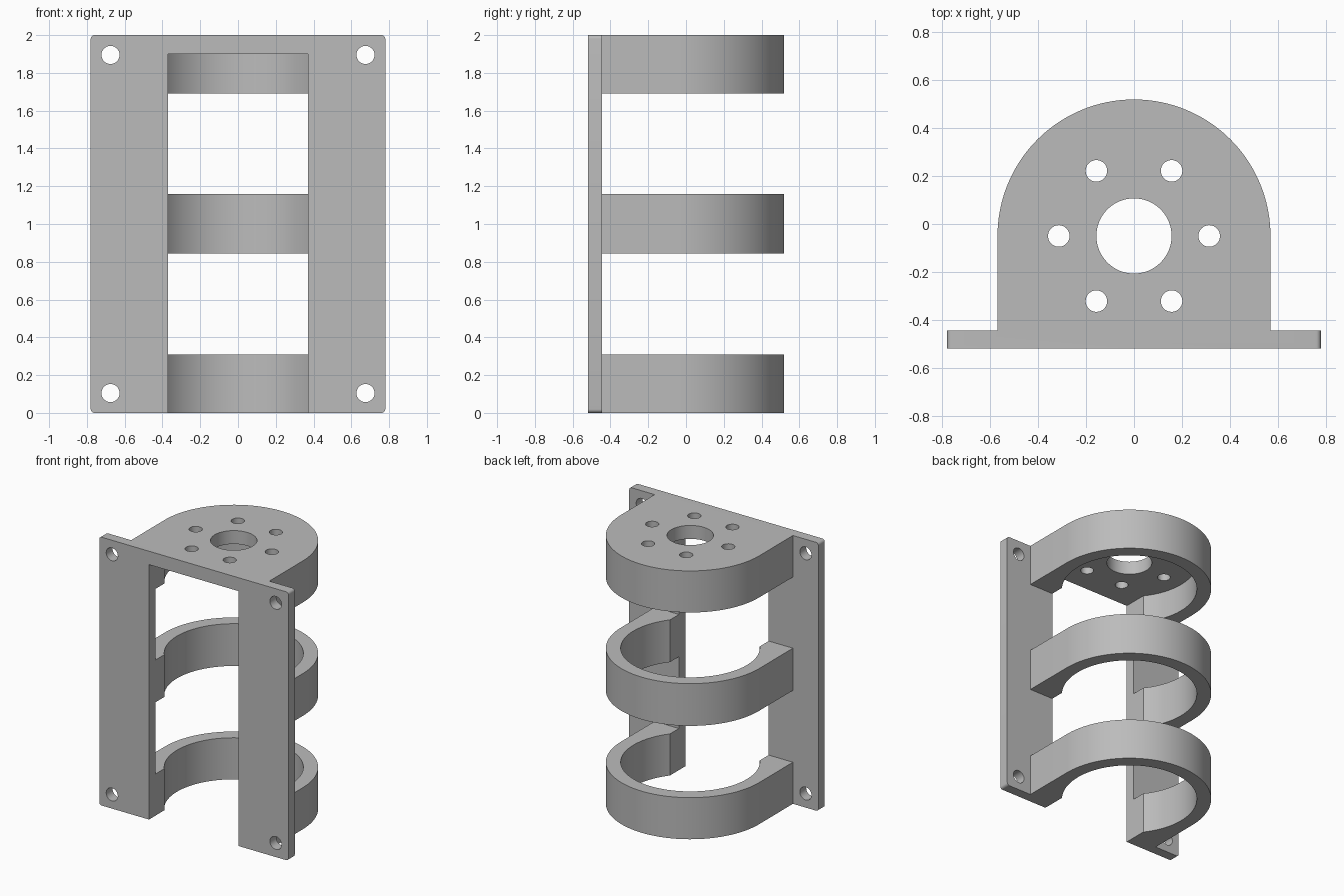
import bpy, bmesh, math
from mathutils import Vector

if "Cube" in bpy.data.objects:
    bpy.data.objects.remove(bpy.data.objects["Cube"])

grey = bpy.data.materials.new("plain_grey")
grey.use_nodes = True
grey.diffuse_color = (0.5, 0.5, 0.5, 1)
grey.node_tree.nodes["Principled BSDF"].inputs["Base Color"].default_value = (0.5, 0.5, 0.5, 1)

AXIS_Y = -0.05            # centre line of the round bore
FRONT, BACK = -0.52, -0.445  # faces of the mounting plate
CAP_UNDER = 1.9


def arc(cx, cy, r, start, end, n):
    """Points along an arc, angles in radians."""
    return [(cx + r * math.cos(start + (end - start) * i / n),
             cy + r * math.sin(start + (end - start) * i / n)) for i in range(n + 1)]


def circle(cx, cy, r, n=48):
    return arc(cx, cy, r, 0, math.tau, n)[:-1]


def prism(name, outline, lo, hi, along="z"):
    """Extrude a closed outline between two levels, along z or along y."""
    place = (lambda p, h: (p[0], p[1], h)) if along == "z" else (lambda p, h: (p[0], h, p[1]))
    bm = bmesh.new()
    base = bm.faces.new([bm.verts.new(place(p, lo)) for p in outline])
    grown = bmesh.ops.extrude_face_region(bm, geom=[base])["geom"]
    shift = Vector(place((0, 0), hi - lo))
    bmesh.ops.translate(bm, vec=shift, verts=[v for v in grown if isinstance(v, bmesh.types.BMVert)])
    bmesh.ops.recalc_face_normals(bm, faces=bm.faces)
    mesh = bpy.data.meshes.new(name)
    bm.to_mesh(mesh)
    bm.free()
    mesh.materials.append(grey)
    obj = bpy.data.objects.new(name, mesh)
    bpy.context.collection.objects.link(obj)
    return obj


def combine(target, tool, operation):
    """Apply a boolean and discard the tool."""
    mod = target.modifiers.new("combine", "BOOLEAN")
    mod.operation, mod.object, mod.solver = operation, tool, "EXACT"
    bpy.context.view_layer.objects.active = target
    bpy.ops.object.modifier_apply(modifier=mod.name)
    bpy.data.objects.remove(tool)


# Mounting plate with small rounded corners
half_w, height, r = 0.78, 2.0, 0.02
corners = [(half_w - r, height - r), (r - half_w, height - r), (r - half_w, r), (half_w - r, r)]
outline = []
for i, (x, z) in enumerate(corners):
    outline += arc(x, z, r, i * math.pi / 2, (i + 1) * math.pi / 2, 5)
bracket = prism("motor_bracket", outline, FRONT, BACK, "y")

# Three arched bands; the highest one is closed by the cap
arch = arc(0, AXIS_Y, 0.57, 0, math.pi, 64) + [(-0.57, -0.47), (0.57, -0.47)]
for lo, hi in ((0, 0.31), (0.845, 1.16), (1.69, 2)):
    combine(bracket, prism("band", arch, lo, hi), "UNION")

# Keyhole cavity: round bore opening forward through a straight slot
slot, bore = 0.37, 0.47
a = math.acos(slot / bore)
keyhole = arc(0, AXIS_Y, bore, -a, math.pi + a, 88) + [(-slot, -0.7), (slot, -0.7)]
combine(bracket, prism("cavity", keyhole, -0.1, CAP_UNDER), "DIFFERENCE")

# Shaft hole and ring of six screw holes in the cap
cap_holes = [circle(0, AXIS_Y, 0.157, 64)]
cap_holes += [circle(x, y, 0.045, 32) for x, y in circle(0, AXIS_Y, 0.314, 6)]
for hole in cap_holes:
    combine(bracket, prism("cap_hole", hole, 1.8, 2.1), "DIFFERENCE")

# Mounting holes at the plate corners
for x in (-0.675, 0.675):
    for z in (0.105, 1.895):
        combine(bracket, prism("plate_hole", circle(x, z, 0.048, 32), -0.6, -0.4, "y"), "DIFFERENCE")

# Smooth curves, crisp edges
bpy.ops.object.select_all(action="DESELECT")
bracket.select_set(True)
bpy.context.view_layer.objects.active = bracket
bpy.ops.object.shade_smooth_by_angle(angle=math.radians(30))
